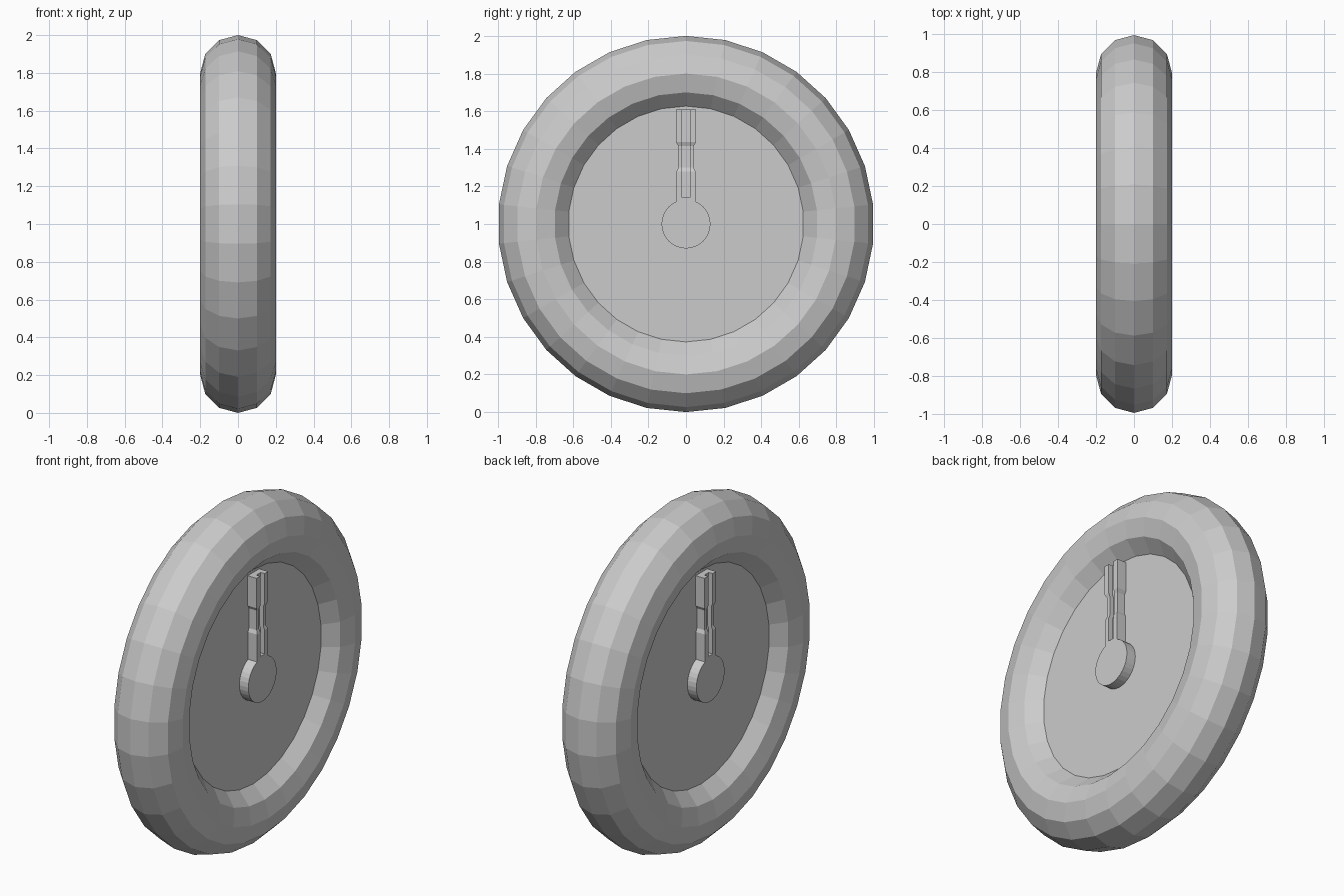
import bpy, bmesh
from math import radians, pi

if "Cube" in bpy.data.objects:
    bpy.data.objects.remove(bpy.data.objects["Cube"])

AXLE = (0, 0, 1.0)


def x_cylinder(name, radius, x0, x1, sides):
    """Cylinder whose axis runs along x, at axle height."""
    bpy.ops.mesh.primitive_cylinder_add(
        vertices=sides, radius=radius, depth=abs(x1 - x0),
        location=((x0 + x1) / 2, 0, 1.0), rotation=(0, radians(90), 0))
    ob = bpy.context.object
    ob.name = name
    return ob


def loft(name, rings):
    """Skin a list of equal-length closed cross-sections."""
    bm = bmesh.new()
    rows = [[bm.verts.new(p) for p in ring] for ring in rings]
    n = len(rows[0])
    for a, b in zip(rows, rows[1:]):
        for i in range(n):
            j = (i + 1) % n
            bm.faces.new((a[i], a[j], b[j], b[i]))
    bm.faces.new(rows[0][::-1])
    bm.faces.new(rows[-1])
    bmesh.ops.recalc_face_normals(bm, faces=bm.faces)
    me = bpy.data.meshes.new(name)
    bm.to_mesh(me)
    bm.free()
    ob = bpy.data.objects.new(name, me)
    bpy.context.collection.objects.link(ob)
    return ob


# Low-poly rim
bpy.ops.mesh.primitive_torus_add(
    major_radius=0.8, minor_radius=0.2, major_segments=30, minor_segments=12,
    location=AXLE, rotation=(0, radians(-90), 0))
bpy.context.object.name = "rim"

# Flat disc filling the rim
x_cylinder("disc", 0.65, -0.1, 0.1, 30)

# Arm outline: height, half width, front depth
BASE, GROOVE = 0.09, 0.02
stations = [(1.14, 0.05, 0.158), (1.28, 0.05, 0.158), (1.30, 0.041, 0.15),
            (1.415, 0.041, 0.15), (1.435, 0.053, 0.158), (1.61, 0.053, 0.158)]


def grooved_section(z, w, x):
    g = x - 0.025
    return [(BASE, -w, z), (x, -w, z), (x, -GROOVE, z), (g, -GROOVE, z),
            (g, GROOVE, z), (x, GROOVE, z), (x, w, z), (BASE, w, z)]


def solid_section(z, w, x):
    return [(BASE, -w, z), (x, -w, z), (x, w, z), (BASE, w, z)]


# Hub and grooved arm on each face
for side, turn in (("right", 0), ("left", pi)):
    s = 1 if turn == 0 else -1
    x_cylinder("hub_" + side, 0.13, s * 0.09, s * 0.158, 32)
    foot = loft("arm_foot_" + side,
                [solid_section(z, 0.05, 0.158) for z in (1.10, 1.14)])
    arm = loft("arm_" + side, [grooved_section(*st) for st in stations])
    foot.rotation_euler.z = arm.rotation_euler.z = turn
